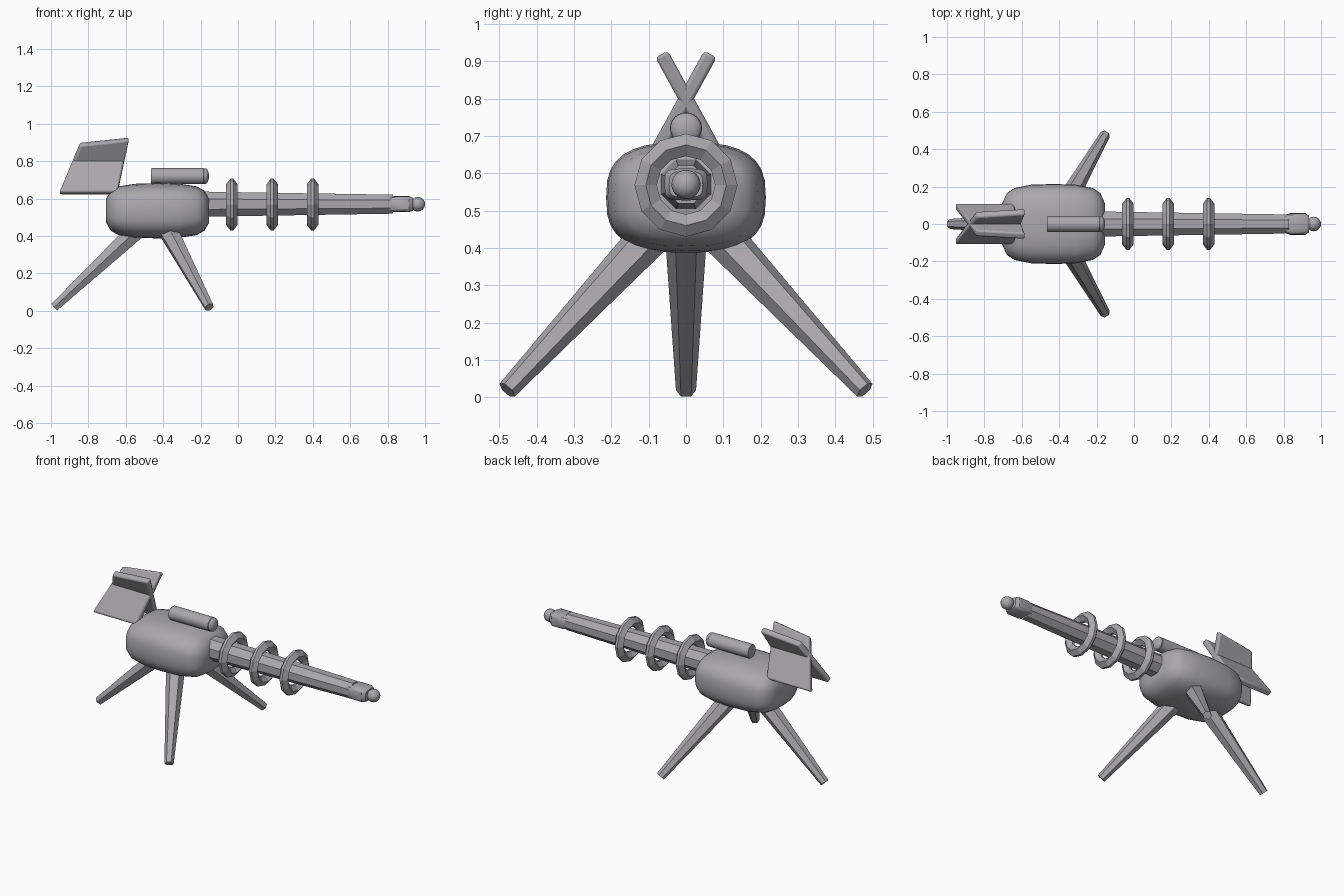
import bpy, bmesh, math
from mathutils import Vector, Matrix

if "Cube" in bpy.data.objects:
    bpy.data.objects.remove(bpy.data.objects["Cube"])

grey = bpy.data.materials.new("warm grey metal")
grey.diffuse_color = (0.40, 0.39, 0.41, 1)
grey.use_nodes = True
grey.node_tree.nodes["Principled BSDF"].inputs["Base Color"].default_value = grey.diffuse_color


def finish(name, bm, angle=30):
    bmesh.ops.recalc_face_normals(bm, faces=bm.faces)
    me = bpy.data.meshes.new(name)
    bm.to_mesh(me)
    bm.free()
    ob = bpy.data.objects.new(name, me)
    bpy.context.collection.objects.link(ob)
    me.materials.append(grey)
    if angle:
        bpy.ops.object.select_all(action='DESELECT')
        ob.select_set(True)
        bpy.context.view_layer.objects.active = ob
        bpy.ops.object.shade_smooth_by_angle(angle=math.radians(angle))
    return ob


def loft(name, rings, closed=False, angle=30):
    """Skin a list of equal-length point loops; cap the ends unless closed."""
    bm = bmesh.new()
    loops = [[bm.verts.new(p) for p in r] for r in rings]
    n = len(loops[0])
    pairs = list(zip(loops, loops[1:])) + ([(loops[-1], loops[0])] if closed else [])
    for a, b in pairs:
        for i in range(n):
            j = (i + 1) % n
            bm.faces.new((a[i], a[j], b[j], b[i]))
    if not closed:
        bm.faces.new(loops[0])
        bm.faces.new(loops[-1])
    return finish(name, bm, angle)


def section(x, hy, hz, z, n, power=2.0, turn=0.0):
    """Superellipse loop in the plane at x."""
    pts = []
    for i in range(n):
        t = 2 * math.pi * i / n + turn
        c, s = math.cos(t), math.sin(t)
        pts.append((x, hy * math.copysign(abs(c) ** (2 / power), c),
                    z + hz * math.copysign(abs(s) ** (2 / power), s)))
    return pts


# Rounded body with bevelled ends
half = [(-0.275, 0.11, 0.065), (-0.25, 0.165, 0.107), (-0.21, 0.192, 0.130),
        (-0.12, 0.210, 0.144)]
stations = half + [(0, 0.214, 0.148)] + [(-x, a, b) for x, a, b in reversed(half)]
loft("body", [section(x - 0.43, a, b, 0.535, 32, 2.8) for x, a, b in stations], angle=35)

# Tapered eight-sided barrel
AXIS = 0.57
e = math.pi / 8
loft("barrel", [section(-0.22, 0.073, 0.073, AXIS, 8, turn=e),
                section(0.83, 0.055, 0.055, AXIS, 8, turn=e)], angle=0)

# Squared muzzle sleeve and ball tip
loft("muzzle", [section(x, a, b, AXIS, 16, 4) for x, a, b in
                ((0.80, 0.045, 0.038), (0.835, 0.058, 0.043),
                 (0.915, 0.058, 0.043), (0.935, 0.045, 0.034))])


def ball(name, loc, r, sx=1.0):
    bm = bmesh.new()
    bmesh.ops.create_uvsphere(bm, u_segments=20, v_segments=12, radius=r,
                              matrix=Matrix.Translation(loc) @ Matrix.Diagonal((sx, 1, 1, 1)))
    finish(name, bm, 60)


ball("muzzle_ball", (0.961, 0, AXIS), 0.039)

# Barrel coils
for k, cx in enumerate((-0.033, 0.183, 0.399)):
    profile = [(-0.008, 0.138), (0.008, 0.138), (0.031, 0.108),
               (0.008, 0.078), (-0.008, 0.078), (-0.031, 0.108)]
    loft(f"coil_{k + 1}", [section(cx + x, r, r, AXIS - 0.002, 12) for x, r in profile],
         closed=True, angle=0)

# Sight tube with rounded front lens
loft("sight_tube", [section(x, r, r, 0.72, 24) for x, r in
                    ((-0.466, 0.040), (-0.461, 0.043), (-0.185, 0.043), (-0.178, 0.036))])
ball("sight_lens", (-0.176, 0, 0.72), 0.042, 0.5)


# Three six-sided legs spread evenly around the body centre
def leg(name, azimuth):
    out = Vector((math.cos(azimuth), math.sin(azimuth), 0))
    side = Vector((-out.y, out.x, 0))
    centre = Vector((-0.43, 0, 0))
    foot = centre + out * 0.553 + Vector((0, 0, 0.019))
    top = centre + out * 0.08 + Vector((0, 0, 0.46))
    up = side.cross(foot - top).normalized()
    rings = []
    for p, r in ((top, 0.058), (foot, 0.027)):
        rings.append([p + side * r * math.cos(i * math.pi / 3) + up * r * math.sin(i * math.pi / 3)
                      for i in range(6)])
    loft(name, rings, angle=0)


leg("front_leg_right", math.radians(60))
leg("front_leg_left", math.radians(-60))
leg("rear_leg", math.pi)

# Two swept tail plates crossing in an X
for name, s in (("tail_fin_left", 1), ("tail_fin_right", -1)):
    normal = Vector((0, 0.876, -0.482 * s)) * 0.019
    outline = [(-0.955, 0.628), (-0.645, 0.628), (-0.583, 0.92), (-0.845, 0.893)]
    plates = [[Vector((x, s * 0.55 * (z - 0.8), z)) + normal * k for x, z in outline]
              for k in (-1, 1)]
    fin = loft(name, plates, angle=30)
    bev = fin.modifiers.new("rounded edges", 'BEVEL')
    bev.width, bev.segments = 0.01, 2
